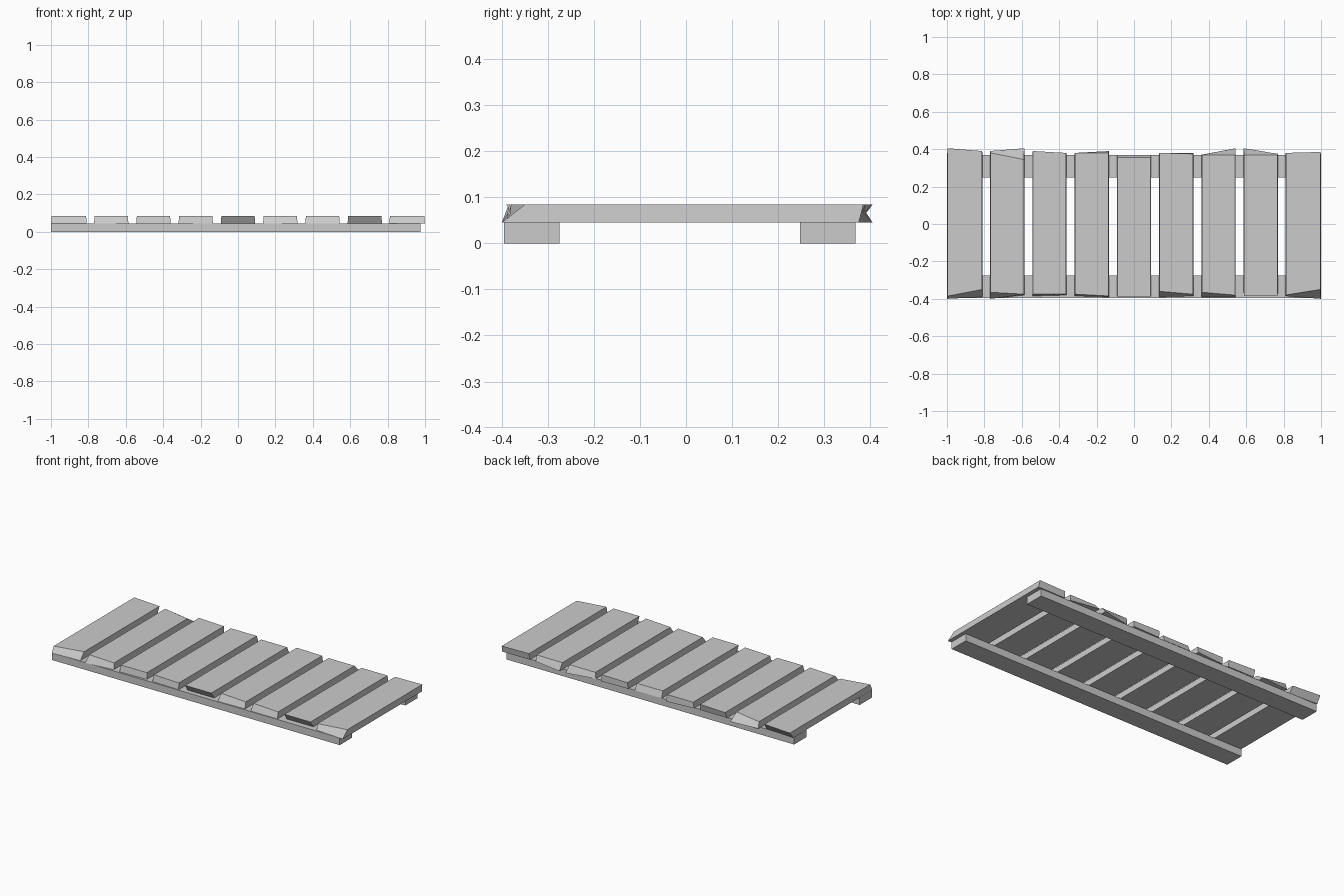
import bpy
import bmesh

cube = bpy.data.objects.get("Cube")
if cube:
    bpy.data.objects.remove(cube, do_unlink=True)

# Single flat material
grey = bpy.data.materials.new("plain grey")
grey.use_nodes = True
colour = (0.6, 0.6, 0.6, 1)
grey.diffuse_color = colour
grey.node_tree.nodes["Principled BSDF"].inputs["Base Color"].default_value = colour


def hexahedron(name, bottom, top):
    """Closed block between two four-cornered rings, both counter-clockwise."""
    bm = bmesh.new()
    lower = [bm.verts.new(corner) for corner in bottom]
    upper = [bm.verts.new(corner) for corner in top]
    bm.faces.new(lower[::-1])
    bm.faces.new(upper)
    for a in range(len(lower)):
        b = (a + 1) % len(lower)
        bm.faces.new((lower[a], lower[b], upper[b], upper[a]))
    bmesh.ops.recalc_face_normals(bm, faces=bm.faces[:])
    mesh = bpy.data.meshes.new(name)
    bm.to_mesh(mesh)
    bm.free()
    mesh.materials.append(grey)
    part = bpy.data.objects.new(name, mesh)
    bpy.context.collection.objects.link(part)
    return part


def ring(left, right, ends, z):
    """Corners of a level outline: front left, front right, back right, back left."""
    front_l, front_r, back_l, back_r = ends
    return [(left, front_l, z), (right, front_r, z),
            (right, back_r, z), (left, back_l, z)]


# Two long rails carrying the planks
rail_top = 0.045
for name, front, back in (("front_rail", -0.395, -0.275), ("back_rail", 0.248, 0.368)):
    ends = (front, front, back, back)
    hexahedron(name, ring(-1, 0.975, ends, 0), ring(-1, 0.975, ends, rail_top))

# Roughly sawn plank ends: outward shift of each corner in small saw steps,
# ordered front left, front right, back left, back right
saw_step = 0.005
half_length = 0.375
plank_top = 0.084
pitch = 0.226
half_width = 0.092
taper = 0.003
sawn_ends = [
    # bottom ring, top ring
    ((5, 3, 0, -2), (2, -5, 6, 3)),
    ((5, 1, 3, 6), (-2, 0, 1, -6)),
    ((2, 1, 0, 0), (0, 0, 3, 1)),
    ((2, 3, 0, 3), (0, 2, 1, 1)),
    ((-2, -2, -1, -1), (3, 3, -4, -4)),
    ((3, 2, 0, 1), (-3, 0, 1, 0)),
    ((3, 3, -1, 6), (-2, 1, -1, -1)),
    ((-3, -3, 6, 0), (2, 2, -1, -1)),
    ((2, 5, 0, 0), (1, -5, 1, 2)),
]


def end_positions(steps):
    signs = (-1, -1, 1, 1)
    return [side * (half_length + s * saw_step) for side, s in zip(signs, steps)]


middle = len(sawn_ends) // 2
for i, (low, high) in enumerate(sawn_ends):
    x = (i - middle) * pitch
    # The outermost planks are slightly wider
    half = half_width + (taper if abs(i - middle) == middle else 0)
    hexahedron(
        f"plank_{i + 1}",
        ring(x - half, x + half, end_positions(low), rail_top),
        ring(x - half + taper, x + half - taper, end_positions(high), plank_top),
    )
